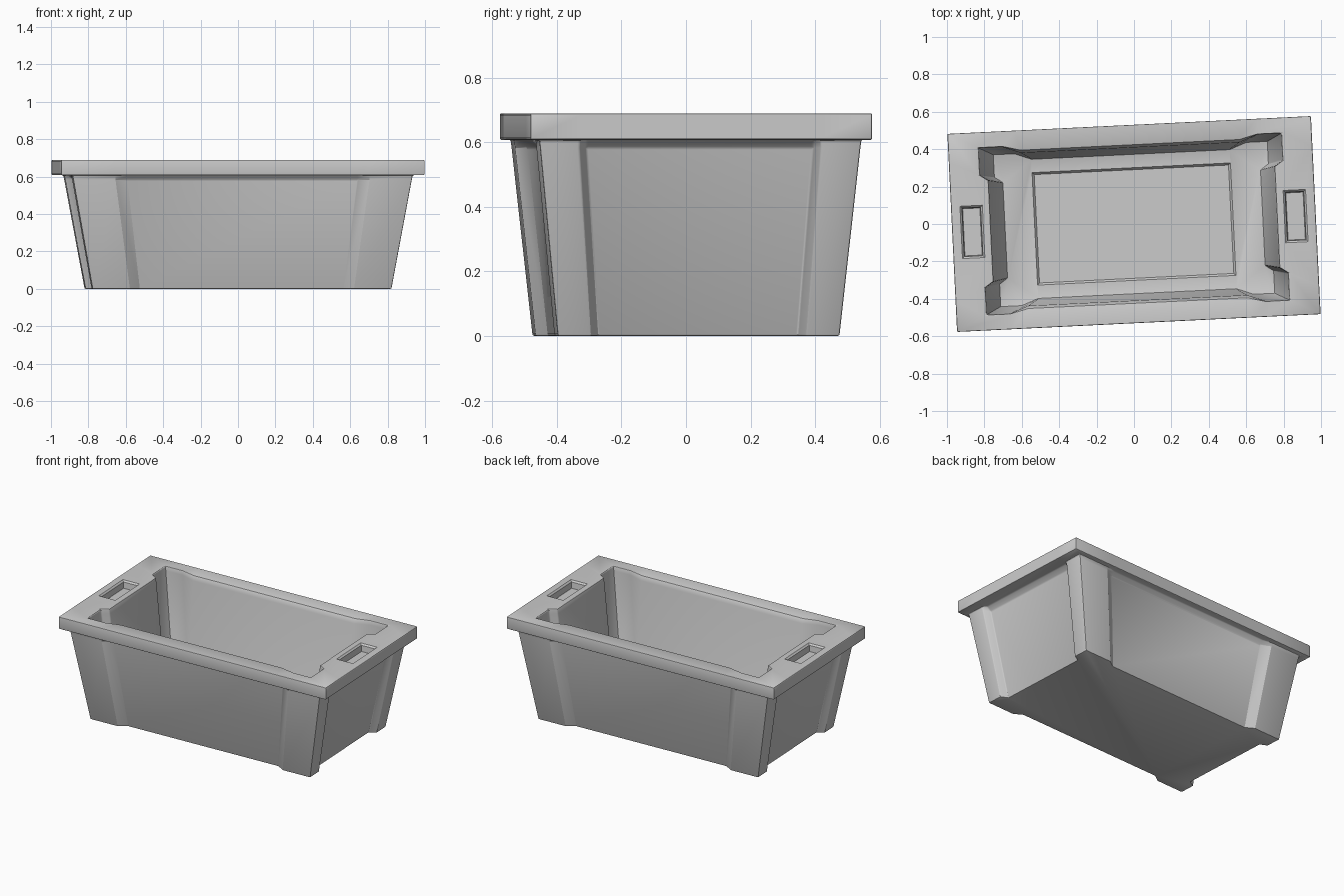
import bpy, bmesh, math
from mathutils import Matrix

if "Cube" in bpy.data.objects:
    bpy.data.objects.remove(bpy.data.objects["Cube"])

TURN = Matrix.Rotation(math.radians(2.8), 4, 'Z')


def ring(a, b, z, da=0, db=0, xs=(0.68, 0.615), ys=(0.375, 0.352)):
    """Rectangle outline with corner posts; the mid panels are set in by da, db."""
    q = [(a - da, ys[1]), (a, ys[0]), (a, b), (xs[0], b), (xs[1], b - db)]
    pts = q + [(-x, y) for x, y in reversed(q)]
    pts += [(-x, -y) for x, y in pts]
    return [(x, y, z) for x, y in pts]


def rect(cx, a, b, z):
    return [(cx + a, b, z), (cx - a, b, z), (cx - a, -b, z), (cx + a, -b, z)]


def loft(name, rings):
    """Closed solid through a stack of outlines."""
    bm = bmesh.new()
    vs = [[bm.verts.new(p) for p in r] for r in rings]
    n = len(vs[0])
    bm.faces.new(vs[0][::-1])
    bm.faces.new(vs[-1])
    for lo, hi in zip(vs, vs[1:]):
        for i in range(n):
            j = (i + 1) % n
            bm.faces.new((lo[i], lo[j], hi[j], hi[i]))
    bmesh.ops.recalc_face_normals(bm, faces=bm.faces)
    bm.transform(TURN)
    me = bpy.data.meshes.new(name)
    bm.to_mesh(me)
    bm.free()
    ob = bpy.data.objects.new(name, me)
    bpy.context.collection.objects.link(ob)
    return ob


LOW_X, LOW_Y = (0.60, 0.545), (0.333, 0.31)
IN_X, IN_Y = (0.683, 0.585), (0.30, 0.27)
IN_LOW_X, IN_LOW_Y = (0.62, 0.53), (0.285, 0.255)

# tub: outer wall, rim, then inner wall down to the floor
tub = loft("tub", [
    ring(0.80, 0.437, 0.0, 0.045, 0.035, LOW_X, LOW_Y),
    ring(0.906, 0.497, 0.583, 0.045, 0.035),
    ring(0.911, 0.50, 0.608, 0.02, 0.012),
    ring(0.973, 0.53, 0.608),
    ring(0.973, 0.53, 0.69),
    ring(0.81, 0.447, 0.69, 0.044, 0.024, IN_X, IN_Y),
    ring(0.806, 0.445, 0.66, 0.044, 0.036, IN_X, IN_Y),
    ring(0.735, 0.408, 0.045, 0.044, 0.034, IN_LOW_X, IN_LOW_Y),
])
bev = tub.modifiers.new("soft_edges", 'BEVEL')
bev.width = 0.006
bev.segments = 2
bev.limit_method = 'ANGLE'
bev.angle_limit = math.radians(35)

# handle pockets in the rim and the sunken floor panel
cutters = [loft("handle_pocket_cutter", [
    rect(s * 0.865, 0.046, 0.126, 0.64),
    rect(s * 0.865, 0.050, 0.130, 0.68),
    rect(s * 0.865, 0.060, 0.140, 0.69),
    rect(s * 0.865, 0.060, 0.140, 0.75)]) for s in (-1, 1)]
cutters.append(loft("floor_panel_cutter", [
    rect(0, 0.52, 0.29, 0.032),
    rect(0, 0.531, 0.301, 0.045),
    rect(0, 0.531, 0.301, 0.1)]))
for c in cutters:
    c.hide_render = True
    m = tub.modifiers.new("cut", 'BOOLEAN')
    m.operation = 'DIFFERENCE'
    m.solver = 'EXACT'
    m.object = c

# bake the cuts and drop the cutters
bpy.context.view_layer.objects.active = tub
tub.select_set(True)
for m in list(tub.modifiers):
    bpy.ops.object.modifier_apply(modifier=m.name)
for c in cutters:
    bpy.data.objects.remove(c, do_unlink=True)
bpy.ops.object.shade_smooth_by_angle(angle=math.radians(25))
